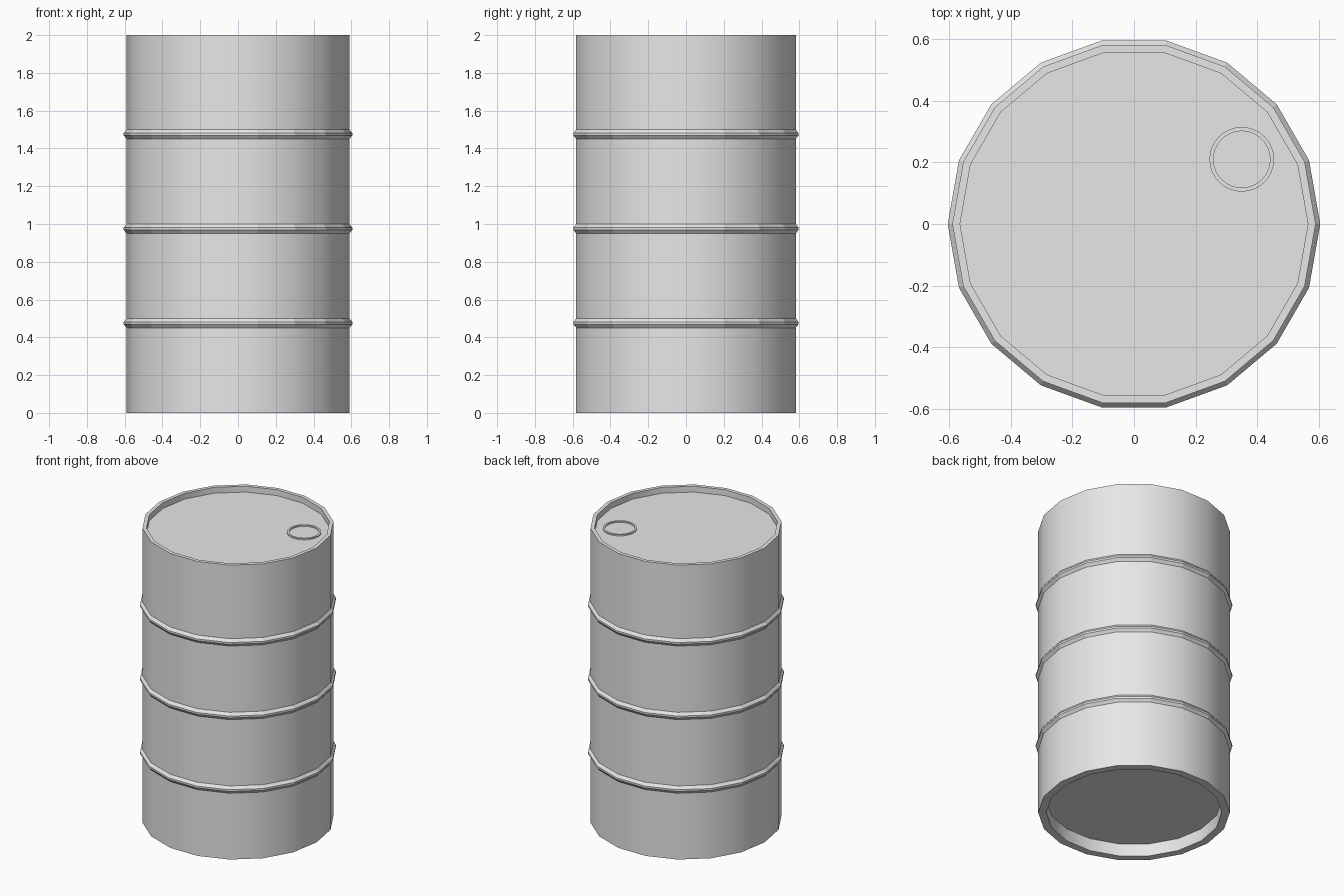
import bpy
import bmesh
from math import radians, sin, cos, tau

if "Cube" in bpy.data.objects:
    bpy.data.objects.remove(bpy.data.objects["Cube"], do_unlink=True)

steel = bpy.data.materials.new("light grey steel")
steel.use_nodes = True
GREY = (0.8, 0.8, 0.8, 1)
steel.diffuse_color = GREY
steel.node_tree.nodes["Principled BSDF"].inputs["Base Color"].default_value = GREY


def lathe(name, profile, sides, closed=False, smooth=False, location=(0, 0, 0)):
    """Turn a (radius, z) profile around z; open profiles get end caps."""
    bm = bmesh.new()
    loops = [[bm.verts.new((r * cos(tau * i / sides), r * sin(tau * i / sides), z))
              for i in range(sides)] for r, z in profile]
    pairs = list(zip(loops, loops[1:]))
    if closed:
        pairs.append((loops[-1], loops[0]))
    else:
        bm.faces.new(loops[0])
        bm.faces.new(loops[-1])
    for a, b in pairs:
        for i in range(sides):
            j = (i + 1) % sides
            bm.faces.new((a[i], a[j], b[j], b[i]))
    bmesh.ops.recalc_face_normals(bm, faces=bm.faces)
    mesh = bpy.data.meshes.new(name)
    bm.to_mesh(mesh)
    bm.free()
    mesh.materials.append(steel)
    obj = bpy.data.objects.new(name, mesh)
    obj.location = location
    bpy.context.collection.objects.link(obj)
    if smooth:
        bpy.ops.object.select_all(action="DESELECT")
        obj.select_set(True)
        bpy.context.view_layer.objects.active = obj
        bpy.ops.object.shade_smooth_by_angle(angle=radians(30))
    return obj


SIDES = 18
RADIUS = 0.59
LID_Z = 1.96

# Drum body with a recessed base and a recessed lid
lathe("drum_body", [(0.54, 0.085), (0.54, 0), (RADIUS, 0), (RADIUS, 2),
                    (0.565, 2), (0.565, LID_Z)], SIDES, smooth=True)

# Three rolling hoops with a bevelled section
for label, z in (("lower", 0.475), ("middle", 0.975), ("upper", 1.475)):
    lathe(label + "_hoop", [(0.575, -0.025), (RADIUS, -0.025), (0.605, -0.006),
                            (0.605, 0.006), (RADIUS, 0.025), (0.575, 0.025)],
          SIDES, closed=True, location=(0, 0, z))

# Raised ring around the filler opening
lathe("filler_ring", [(0.092, -0.005), (0.105, -0.005), (0.105, 0.008), (0.092, 0.008)],
      32, closed=True, smooth=True, location=(0.35, 0.21, LID_Z))
